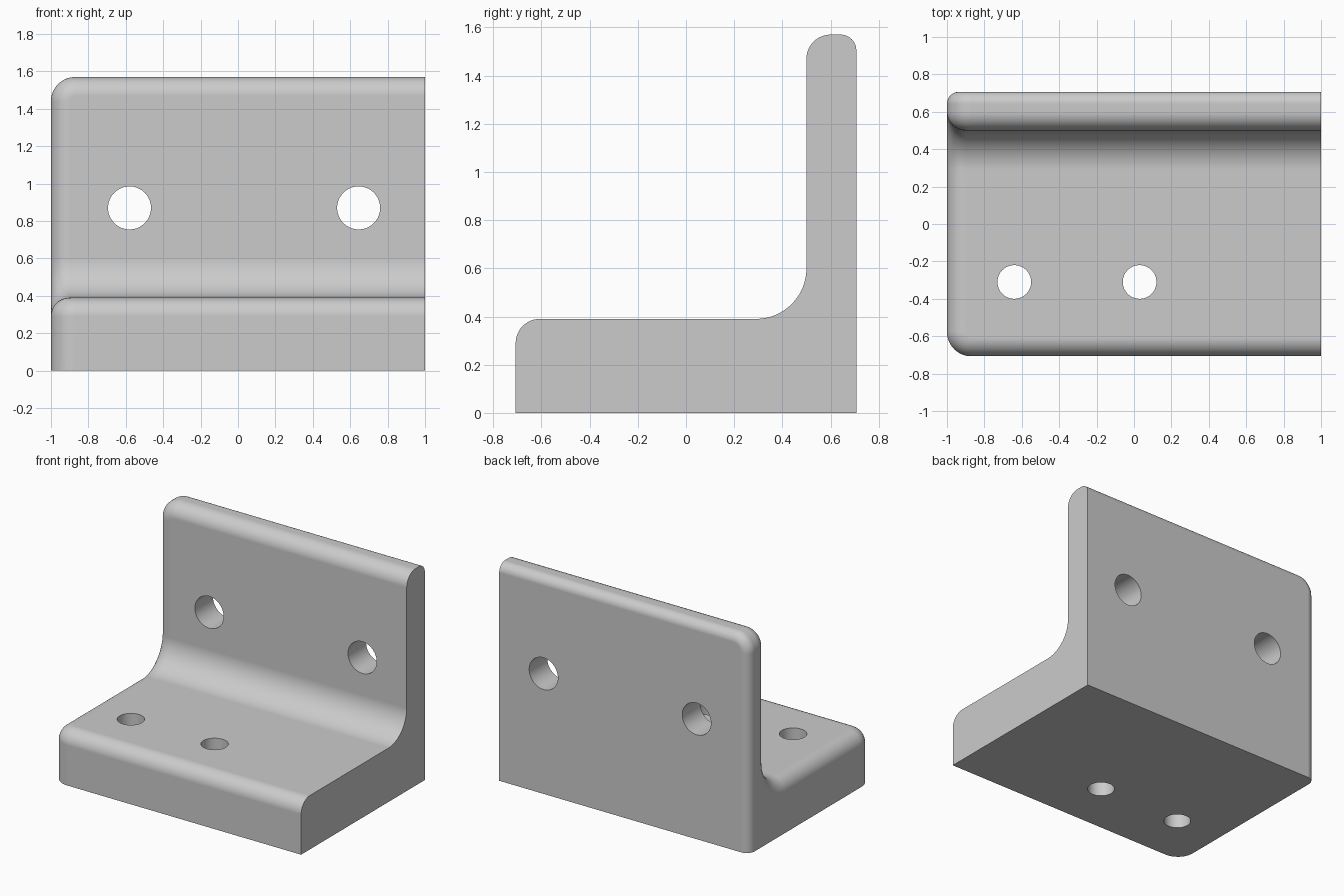
import bpy
import bmesh
from math import radians

default_cube = bpy.data.objects.get("Cube")
if default_cube:
    bpy.data.objects.remove(default_cube, do_unlink=True)

LEFT, RIGHT = -1.0, 1.0
FRONT, WALL, BACK = -0.707, 0.5, 0.707
BASE_TOP, TOP = 0.39, 1.57

# Material
grey = bpy.data.materials.new("plain grey")
grey.use_nodes = True
colour = (0.6, 0.6, 0.6, 1)
grey.diffuse_color = colour
grey.node_tree.nodes["Principled BSDF"].inputs["Base Color"].default_value = colour


def near(a, b):
    return abs(a - b) < 1e-4


def round_edges(bm, test, radius, segments=12):
    """Fillet every edge that passes the test."""
    bm.normal_update()
    edges = [e for e in bm.edges if test(e)]
    bmesh.ops.bevel(bm, geom=edges, offset=radius, offset_type='OFFSET',
                    segments=segments, profile=0.5, affect='EDGES',
                    clamp_overlap=False)


def edge_along(**coords):
    """Test for edges whose both ends share the given coordinates."""
    return lambda e: all(near(getattr(v.co, axis), value)
                         for v in e.verts for axis, value in coords.items())


def border_of(is_side):
    """Test for the border of a region, leaving the flat end and the underside sharp."""
    def test(e):
        sides = [is_side(f) for f in e.link_faces]
        if sum(sides) != 1:
            return False
        other = e.link_faces[sides.index(False)]
        return other.normal.x < 0.9 and other.normal.z > -0.9
    return test


def inner_side(f):
    c = f.calc_center_median()
    return (abs(f.normal.x) < 0.01 and FRONT + 0.01 < c.y < BACK - 0.01
            and 0.01 < c.z < TOP - 0.01)


def back_side(f):
    return f.normal.y > 0.99


# L-shaped profile pulled along x
bm = bmesh.new()
profile = [(FRONT, 0), (BACK, 0), (BACK, TOP), (WALL, TOP),
           (WALL, BASE_TOP), (FRONT, BASE_TOP)]
face = bm.faces.new([bm.verts.new((LEFT, y, z)) for y, z in profile])
pulled = bmesh.ops.extrude_face_region(bm, geom=[face])["geom"]
bmesh.ops.translate(bm, vec=(RIGHT - LEFT, 0, 0),
                    verts=[g for g in pulled if isinstance(g, bmesh.types.BMVert)])
bmesh.ops.recalc_face_normals(bm, faces=bm.faces)

# Inside fillet, rounded corners, then the softened borders
round_edges(bm, edge_along(y=WALL, z=BASE_TOP), 0.21, 16)
round_edges(bm, edge_along(x=LEFT, y=FRONT), 0.13)
round_edges(bm, edge_along(x=LEFT, z=TOP), 0.13)
round_edges(bm, border_of(inner_side), 0.1)
round_edges(bm, border_of(back_side), 0.065)

mesh = bpy.data.meshes.new("angle_bracket")
bm.to_mesh(mesh)
bm.free()
mesh.materials.append(grey)
bracket = bpy.data.objects.new("angle_bracket", mesh)
bpy.context.collection.objects.link(bracket)


def drill(location, radius, tilt):
    """Cut a round hole through the bracket."""
    bpy.ops.mesh.primitive_cylinder_add(vertices=64, radius=radius, depth=0.6,
                                        location=location, rotation=(tilt, 0, 0))
    cutter = bpy.context.object
    cutter.name = "hole_cutter"
    cutter.hide_render = True
    cutter.data.materials.append(grey)
    cut = bracket.modifiers.new("hole", 'BOOLEAN')
    cut.operation = 'DIFFERENCE'
    cut.solver = 'EXACT'
    cut.object = cutter
    bpy.ops.object.select_all(action='DESELECT')
    bracket.select_set(True)
    bpy.context.view_layer.objects.active = bracket
    bpy.ops.object.modifier_apply(modifier=cut.name)
    bpy.data.objects.remove(cutter, do_unlink=True)


# Holes through the wall and the base
for x in (-0.58, 0.645):
    drill((x, 0.6, 0.87), 0.115, radians(90))
for x in (-0.64, 0.03):
    drill((x, -0.31, 0.2), 0.09, 0)

# Smooth fillets with crisp edges
bpy.ops.object.shade_smooth_by_angle(angle=radians(30))
weighted = bracket.modifiers.new("even_shading", 'WEIGHTED_NORMAL')
weighted.keep_sharp = True
